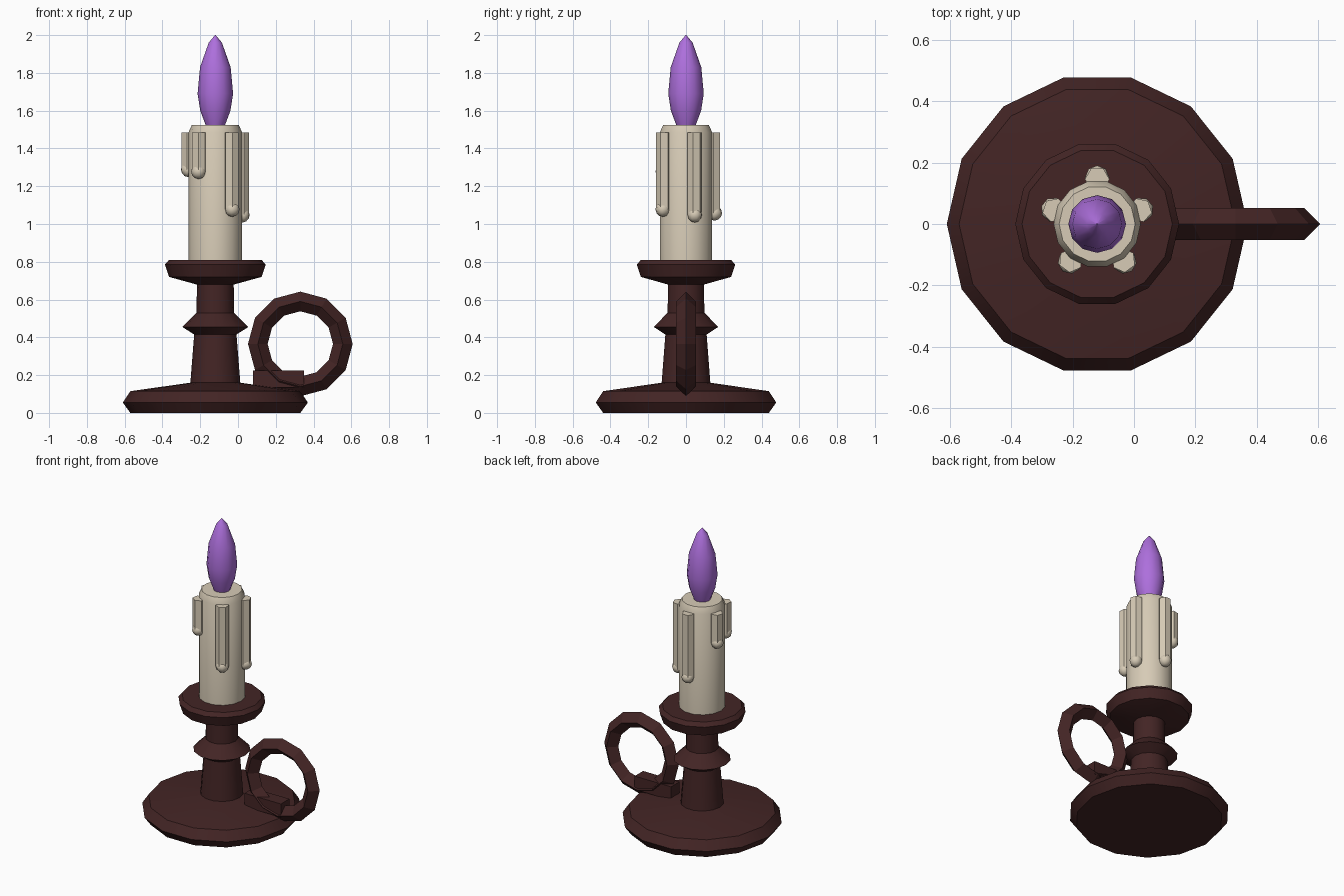
import bpy, math

cube = bpy.data.objects.get("Cube")
if cube:
    bpy.data.objects.remove(cube, do_unlink=True)

AXIS_X = -0.12  # centre line of the candle


def material(name, rgb):
    m = bpy.data.materials.new(name)
    m.use_nodes = True
    m.diffuse_color = (*rgb, 1)
    m.node_tree.nodes["Principled BSDF"].inputs["Base Color"].default_value = (*rgb, 1)
    return m


DARK = material("dark brown", (0.056, 0.018, 0.018))
WAX = material("cream wax", (0.68, 0.60, 0.47))
FLAME = material("purple flame", (0.42, 0.16, 0.72))


def finish(name, mat, smooth=None):
    ob = bpy.context.object
    ob.name = name
    ob.data.materials.clear()
    ob.data.materials.append(mat)
    if smooth:
        bpy.ops.object.shade_smooth_by_angle(angle=math.radians(smooth))
    return ob


def lathe(name, profile, sides, mat, smooth=30):
    """Turn (radius, height) points around the candle axis and cap the ends."""
    verts, faces = [], []
    for r, z in profile:
        for i in range(sides):
            a = math.tau * i / sides
            verts.append((r * math.cos(a), r * math.sin(a), z))
    for k in range(len(profile) - 1):
        for i in range(sides):
            j = (i + 1) % sides
            a, b = k * sides, (k + 1) * sides
            faces.append((a + i, a + j, b + j, b + i))
    faces.append(tuple(reversed(range(sides))))
    faces.append(tuple(range(len(verts) - sides, len(verts))))
    me = bpy.data.meshes.new(name)
    me.from_pydata(verts, [], faces)
    ob = bpy.data.objects.new(name, me)
    ob.location.x = AXIS_X
    bpy.context.collection.objects.link(ob)
    bpy.ops.object.select_all(action="DESELECT")
    bpy.context.view_layer.objects.active = ob
    ob.select_set(True)
    return finish(name, mat, smooth)


# Turned holder: base plate, stem with collar, drip dish
lathe("base_plate", [(0.45, 0), (0.49, 0.055), (0.45, 0.115), (0.13, 0.16)], 14, DARK)
lathe("stem", [(0.133, 0.15), (0.112, 0.415), (0.175, 0.455), (0.1, 0.53), (0.097, 0.69)], 14, DARK)
lathe("drip_dish", [(0.1, 0.68), (0.245, 0.72), (0.267, 0.785), (0.245, 0.81)], 14, DARK)

# Candle and flame
lathe("candle", [(0.142, 0.8), (0.142, 1.485), (0.124, 1.525)], 14, WAX)
lathe("flame", [(0.05, 1.52), (0.08, 1.6), (0.094, 1.69), (0.081, 1.83),
                (0.035, 1.96), (0.002, 2.0)], 12, FLAME, 40)

# Wax drips: a faceted run ending in a round bead
TOP = 1.485
for n, (angle, low) in enumerate([(18, 1.01), (90, 1.02), (162, 1.25), (234, 1.24), (306, 1.04)]):
    a = math.radians(angle)
    x, y = AXIS_X + 0.146 * math.cos(a), 0.146 * math.sin(a)
    bead_z = low + 0.038
    bpy.ops.mesh.primitive_cylinder_add(
        vertices=6, radius=0.04, depth=TOP - bead_z,
        location=(x, y, (TOP + bead_z) / 2), rotation=(0, 0, a))
    finish(f"wax_drip_{n + 1}", WAX)
    bpy.ops.mesh.primitive_uv_sphere_add(
        segments=8, ring_count=6, radius=0.04,
        location=(x + 0.005 * math.cos(a), y + 0.005 * math.sin(a), bead_z), rotation=(0, 0, a))
    finish(f"wax_bead_{n + 1}", WAX, 50)

# Ring handle and the block that joins it to the base
bpy.ops.mesh.primitive_torus_add(
    major_segments=12, minor_segments=4, major_radius=0.225, minor_radius=0.052,
    location=(0.33, 0, 0.365), rotation=(math.pi / 2, 0, 0))
finish("ring_handle", DARK)
bpy.ops.mesh.primitive_cube_add(size=1, location=(0.215, 0, 0.18))
block = finish("handle_block", DARK)
block.scale = (0.27, 0.09, 0.09)
